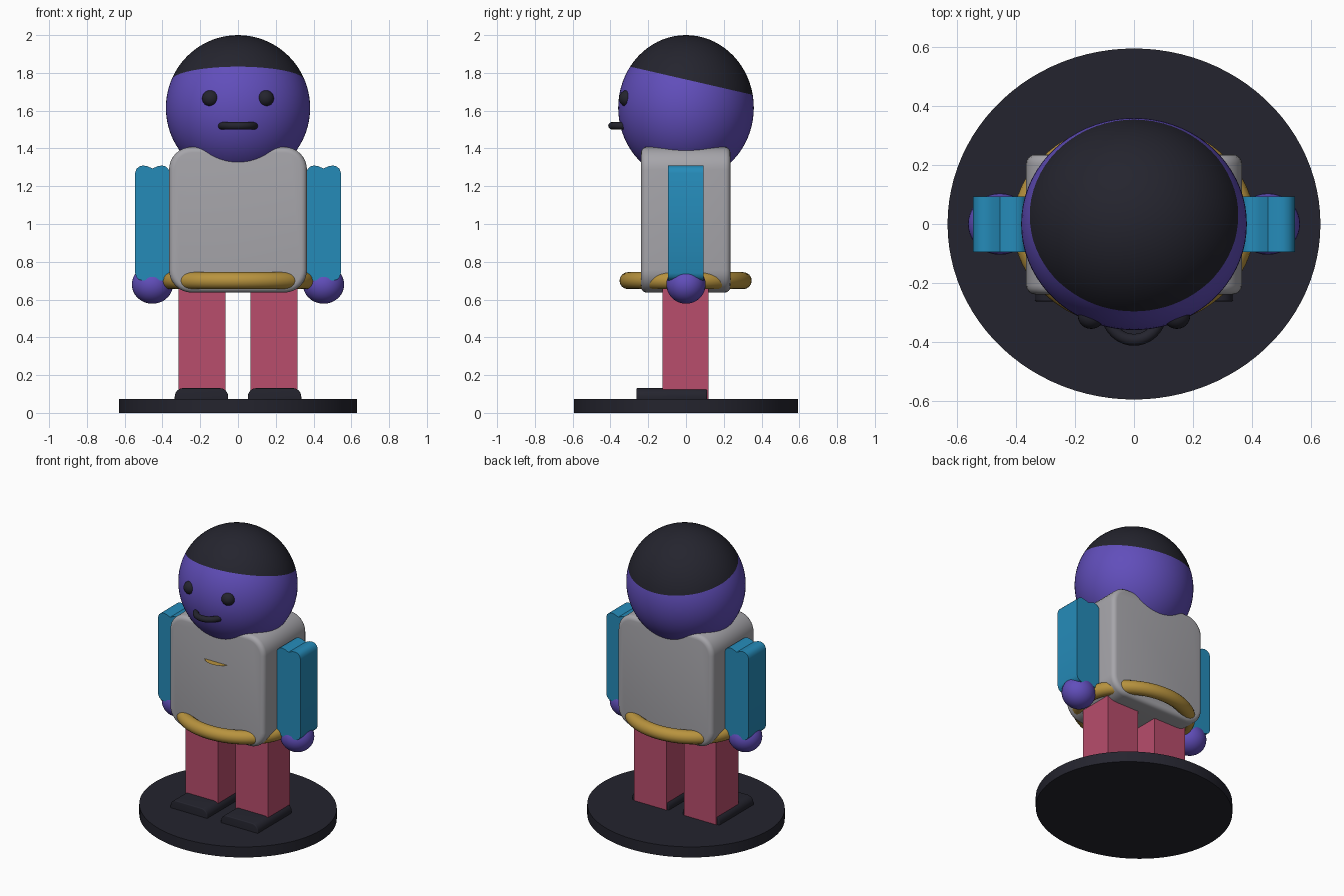
import bpy, bmesh, math
from mathutils import Vector, Matrix

if "Cube" in bpy.data.objects:
    bpy.data.objects.remove(bpy.data.objects["Cube"])


def srgb(h):
    c = [int(h[i:i + 2], 16) / 255 for i in (0, 2, 4)]
    return [v / 12.92 if v <= 0.04045 else ((v + 0.055) / 1.055) ** 2.4 for v in c] + [1]


def material(name, h):
    m = bpy.data.materials.new(name)
    m.diffuse_color = srgb(h)
    m.use_nodes = True
    m.node_tree.nodes["Principled BSDF"].inputs["Base Color"].default_value = m.diffuse_color
    return m


PURPLE = material("purple_skin", "614EBB")
BLACK = material("near_black", "24242E")
GREY = material("light_grey", "A6A5AA")
BLUE = material("sleeve_blue", "258BB9")
PINK = material("trouser_pink", "B84D6C")
GOLD = material("belt_gold", "B8933E")


def finish(name, bm, mat, smooth=True):
    bmesh.ops.recalc_face_normals(bm, faces=bm.faces)
    me = bpy.data.meshes.new(name)
    bm.to_mesh(me)
    bm.free()
    me.materials.append(mat)
    ob = bpy.data.objects.new(name, me)
    bpy.context.collection.objects.link(ob)
    if smooth:
        bpy.ops.object.select_all(action='DESELECT')
        bpy.context.view_layer.objects.active = ob
        ob.select_set(True)
        bpy.ops.object.shade_smooth_by_angle(angle=math.radians(35))
    return ob


def ellipsoid(name, centre, radii, mat, seg=48, keep=0):
    """keep: +1 / -1 keeps only the part above / below the hairline plane."""
    bm = bmesh.new()
    bmesh.ops.create_uvsphere(bm, u_segments=seg, v_segments=seg // 2, radius=1)
    bmesh.ops.transform(bm, matrix=Matrix.Translation(centre) @ Matrix.Diagonal((*radii, 1)), verts=bm.verts)
    if keep:
        bmesh.ops.bisect_plane(bm, geom=bm.verts[:] + bm.edges[:] + bm.faces[:],
                               plane_co=(0, 0, 1.765), plane_no=Vector((0, 0.23, 1)),
                               clear_inner=keep > 0, clear_outer=keep < 0)
    return finish(name, bm, mat)


def box(name, lo, hi, mat, side_r=0, rim_r=0):
    """Box whose y-direction edges are rounded by side_r, then its front and back rims by rim_r."""
    lo, hi = Vector(lo), Vector(hi)
    bm = bmesh.new()
    bmesh.ops.create_cube(bm, size=1)
    bmesh.ops.transform(bm, matrix=Matrix.Translation((lo + hi) / 2) @ Matrix.Diagonal((*(hi - lo), 1)), verts=bm.verts)
    if side_r:
        along_y = [e for e in bm.edges if abs(e.verts[0].co.y - e.verts[1].co.y) > 1e-4]
        bmesh.ops.bevel(bm, geom=along_y, offset=side_r, segments=8, profile=0.5, affect='EDGES')
    if rim_r:
        rims = [e for e in bm.edges if abs(e.verts[0].co.y - e.verts[1].co.y) < 1e-4]
        bmesh.ops.bevel(bm, geom=rims, offset=rim_r, segments=4, profile=0.5, affect='EDGES')
    return finish(name, bm, mat, bool(side_r))


def prism(name, outline, y0, y1, mat):
    """Outline in x, z pushed from y0 to y1."""
    bm = bmesh.new()
    f = bm.faces.new([bm.verts.new((x, y0, z)) for x, z in outline])
    new = bmesh.ops.extrude_face_region(bm, geom=[f])["geom"]
    bmesh.ops.translate(bm, vec=(0, y1 - y0, 0), verts=[v for v in new if isinstance(v, bmesh.types.BMVert)])
    return finish(name, bm, mat)


def ring(name, centre, rx, ry, tube, mat, n=64, m=16):
    bm = bmesh.new()
    rows = []
    for i in range(n):
        a = 2 * math.pi * i / n
        row = []
        for j in range(m):
            b = 2 * math.pi * j / m
            d = tube * math.cos(b)
            row.append(bm.verts.new((centre[0] + (rx + d) * math.cos(a),
                                     centre[1] + (ry + d) * math.sin(a),
                                     centre[2] + tube * math.sin(b))))
        rows.append(row)
    for i in range(n):
        p, q = rows[i], rows[(i + 1) % n]
        for j in range(m):
            k = (j + 1) % m
            bm.faces.new((p[j], q[j], q[k], p[k]))
    return finish(name, bm, mat)


# round base
bm = bmesh.new()
bmesh.ops.create_cone(bm, cap_ends=True, segments=96, radius1=1, radius2=1, depth=1)
bmesh.ops.transform(bm, matrix=Matrix.Translation((0, 0, 0.0365)) @ Matrix.Diagonal((0.631, 0.594, 0.073, 1)), verts=bm.verts)
finish("base", bm, BLACK)

# head and hair share one ellipsoid split at a tilted hairline
ellipsoid("head", (0, 0, 1.615), (0.382, 0.359, 0.385), PURPLE, 72, -1)
ellipsoid("hair", (0, 0, 1.615), (0.382, 0.359, 0.385), BLACK, 72, 1)
ring("mouth", (0, -0.302, 1.52), 0.09, 0.09, 0.02, BLACK, 40, 12)

# torso, belt and flat chest badge
box("torso", (-0.365, -0.238, 0.637), (0.365, 0.235, 1.408), GREY, 0.12, 0.03)
ring("belt", (0, -0.002, 0.7), 0.365, 0.305, 0.045, GOLD)
bm = bmesh.new()
bmesh.ops.create_circle(bm, cap_ends=True, segments=32, radius=0.11,
                        matrix=Matrix.Translation((0, -0.173, 1.16)))
finish("chest_badge", bm, GOLD, False)

# paired parts
for s, side in ((-1, "left"), (1, "right")):
    ellipsoid("eye_" + side, (s * 0.145, -0.312, 1.665), (0.045, 0.043, 0.044), BLACK, 24)
    top = [(0.362, 1.27), (0.368, 1.291), (0.382, 1.304), (0.402, 1.31), (0.425, 1.306), (0.453, 1.294),
           (0.481, 1.306), (0.504, 1.31), (0.524, 1.304), (0.538, 1.291), (0.545, 1.27)]
    bottom = [(x, 2.01 - z) for x, z in reversed(top)]
    prism("arm_" + side, [(s * x, z) for x, z in top + bottom], -0.095, 0.093, BLUE)
    ellipsoid("hand_" + side, (s * 0.453, 0, 0.68), (0.109, 0.104, 0.102), PURPLE, 36)
    x0, x1 = sorted((s * 0.067, s * 0.315))
    box("leg_" + side, (x0, -0.124, 0.06), (x1, 0.12, 0.68), PINK)
    x0, x1 = sorted((s * 0.052, s * 0.335))
    box("shoe_" + side, (x0, -0.262, 0.03), (x1, 0.112, 0.131), BLACK, 0.045, 0.006)
